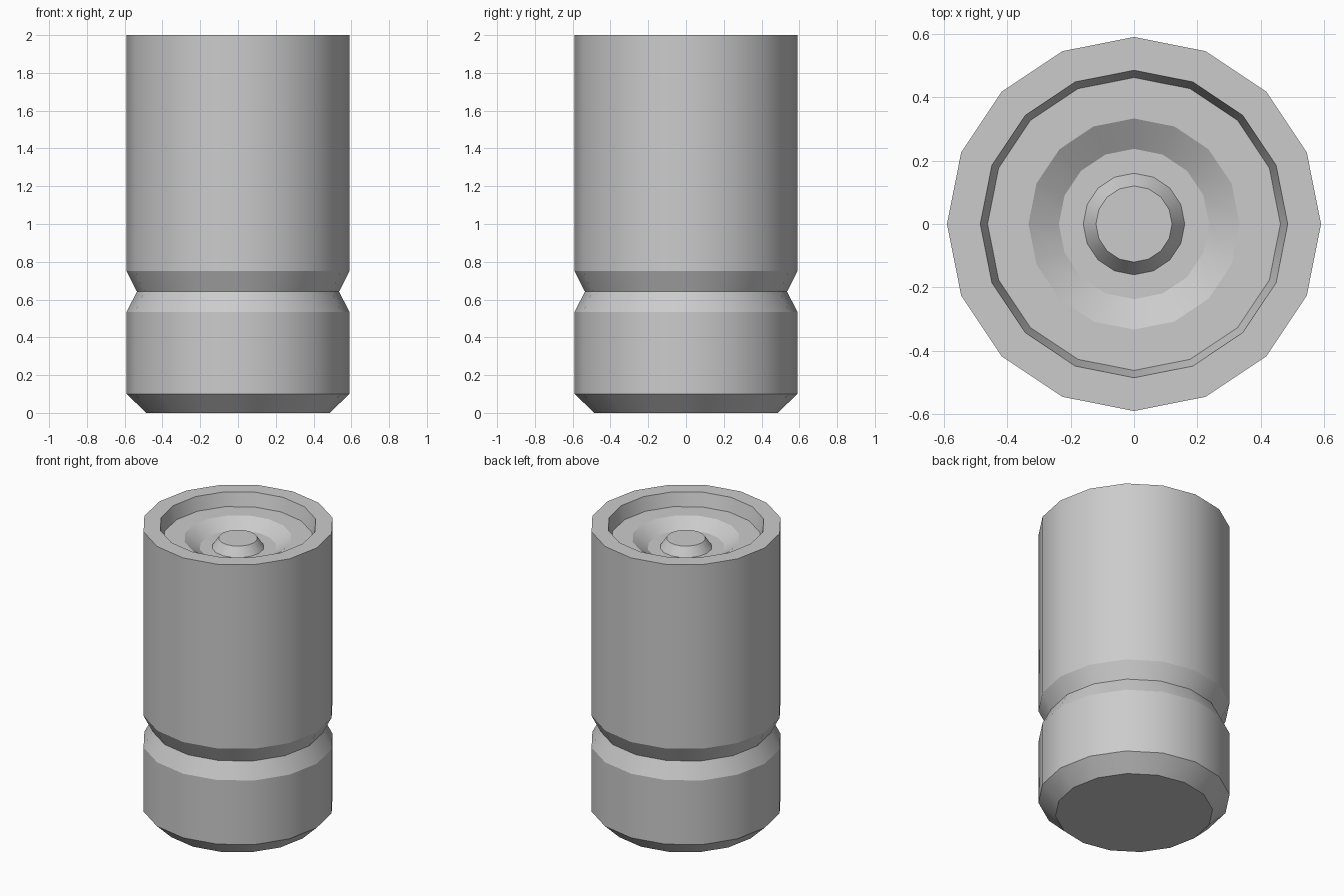
import bpy, bmesh, math

if "Cube" in bpy.data.objects:
    bpy.data.objects.remove(bpy.data.objects["Cube"])

SIDES = 16


def lathe(name, profile):
    """Revolve a (radius, z) profile around z and cap both ends."""
    bm = bmesh.new()
    rings = []
    for r, z in profile:
        rings.append([bm.verts.new((r * math.cos(2 * math.pi * i / SIDES),
                                    r * math.sin(2 * math.pi * i / SIDES), z))
                      for i in range(SIDES)])
    for a, b in zip(rings, rings[1:]):
        for i in range(SIDES):
            j = (i + 1) % SIDES
            bm.faces.new((a[i], a[j], b[j], b[i]))
    bm.faces.new(rings[0][::-1])
    bm.faces.new(rings[-1])
    bmesh.ops.recalc_face_normals(bm, faces=bm.faces)
    mesh = bpy.data.meshes.new(name)
    bm.to_mesh(mesh)
    bm.free()
    obj = bpy.data.objects.new(name, mesh)
    bpy.context.collection.objects.link(obj)
    bpy.context.view_layer.objects.active = obj
    obj.select_set(True)
    bpy.ops.object.shade_smooth_by_angle(angle=math.radians(25))
    obj.select_set(False)
    return obj


# Casing: chamfered end, V groove, rim, recessed face, dished ring, centre button
lathe("cartridge_casing", [
    (0.485, 0.0), (0.59, 0.10),
    (0.59, 0.535), (0.535, 0.642), (0.59, 0.75),
    (0.59, 2.0), (0.485, 2.0),
    (0.462, 1.91), (0.333, 1.91),
    (0.237, 1.85), (0.16, 1.85),
    (0.12, 1.91),
])
